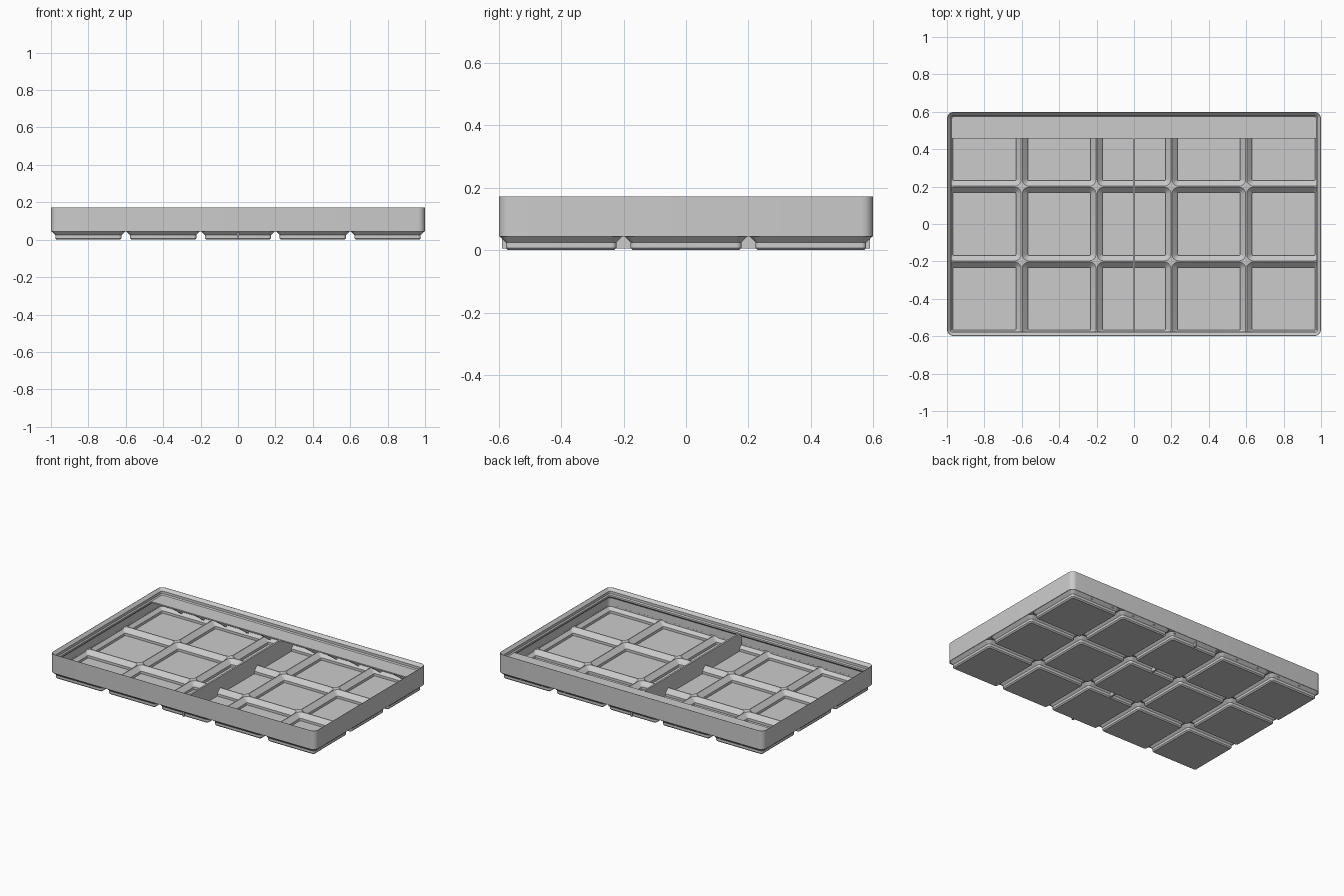
import bpy, bmesh, math

if "Cube" in bpy.data.objects:
    bpy.data.objects.remove(bpy.data.objects["Cube"], do_unlink=True)

HX, HY, PITCH = 1.0, 0.599, 0.4      # half sizes of the tray, grid spacing
RADIUS = 0.036                       # outer corner radius
CELLS = [(i * PITCH, j * PITCH) for i in range(-2, 3) for j in range(-1, 2)]

grey = bpy.data.materials.new("plain_grey")
grey.use_nodes = True
grey.diffuse_color = (0.6, 0.6, 0.6, 1)
grey.node_tree.nodes["Principled BSDF"].inputs["Base Color"].default_value = (0.6, 0.6, 0.6, 1)


def make_object(name, bm):
    bmesh.ops.recalc_face_normals(bm, faces=bm.faces)
    mesh = bpy.data.meshes.new(name)
    bm.to_mesh(mesh)
    bm.free()
    obj = bpy.data.objects.new(name, mesh)
    bpy.context.collection.objects.link(obj)
    return obj


def ring(bm, centre, hx, hy, r, z, steps=6):
    """Rounded rectangle of vertices at height z."""
    verts = []
    for k, (sx, sy) in enumerate([(1, 1), (-1, 1), (-1, -1), (1, -1)]):
        for s in range(steps + 1):
            a = (k + s / steps) * math.pi / 2
            verts.append(bm.verts.new((centre[0] + sx * (hx - r) + r * math.cos(a),
                                       centre[1] + sy * (hy - r) + r * math.sin(a), z)))
    return verts


def loft(bm, centre, hx, hy, r, profile):
    """Closed solid through (inset, z) steps; corners shrink with the inset."""
    rings = [ring(bm, centre, hx - d, hy - d, max(r - d, 0.006), z) for d, z in profile]
    for low, high in zip(rings, rings[1:]):
        for i in range(len(low)):
            j = (i + 1) % len(low)
            bm.faces.new((low[i], low[j], high[j], high[i]))
    bm.faces.new(rings[0][::-1])
    bm.faces.new(rings[-1])


def lofts(name, centres, hx, hy, r, profile):
    bm = bmesh.new()
    for c in centres:
        loft(bm, c, hx, hy, r, profile)
    return make_object(name, bm)


def combine(obj, other, operation):
    mod = obj.modifiers.new(operation.lower(), 'BOOLEAN')
    mod.operation, mod.object, mod.solver = operation, other, 'EXACT'
    bpy.context.view_layer.objects.active = obj
    bpy.ops.object.modifier_apply(modifier=mod.name)
    bpy.data.objects.remove(other, do_unlink=True)


def box(name, x, y, z):
    bm = bmesh.new()
    bmesh.ops.create_cube(bm, size=1)
    for v in bm.verts:
        for axis, (lo, hi) in enumerate((x, y, z)):
            v.co[axis] = hi if v.co[axis] > 0 else lo
    return make_object(name, bm)


# Tray shell with one stepped foot under each grid cell
tray = lofts("tray", [(0, 0)], HX, HY, RADIUS, [(0, 0.0445), (0, 0.172)])
feet = lofts("feet", CELLS, 0.1975, 0.1975, RADIUS,
             [(0.028, 0), (0.0205, 0.0076), (0.0205, 0.0245), (0, 0.045), (0, 0.05)])
combine(tray, feet, 'UNION')

# Main cavity, with the stacking lip at the rim
cavity = lofts("cavity", [(0, 0)], HX, HY, RADIUS,
               [(0.0115, 0.056), (0.0115, 0.105), (0.0255, 0.119), (0.0255, 0.130),
                (0.019, 0.137), (0.019, 0.154), (0.002, 0.172), (0.002, 0.2)])
combine(tray, cavity, 'DIFFERENCE')

# Hollow cells that follow the feet, kept inside the outer wall
pockets = lofts("pockets", CELLS, 0.198, 0.198, RADIUS,
                [(0.030, 0.010), (0.030, 0.027), (0, 0.057), (0, 0.06)])
limit = lofts("pocket_limit", [(0, 0)], HX, HY, RADIUS, [(0.012, 0.005), (0.012, 0.07)])
combine(pockets, limit, 'INTERSECT')
combine(tray, pockets, 'DIFFERENCE')

# Divider and label shelf
divider = box("divider", (-0.006, 0.006), (-0.59, 0.59), (0.005, 0.1295))
shelf = box("label_shelf", (-0.985, 0.985), (0.456, 0.588), (0.122, 0.130))
parts = [tray, divider, shelf]

# Triangular gussets under the shelf
for side in (-1, 1):
    for k in range(1, 6):
        bm = bmesh.new()
        x = side * k / 6
        tri = [bm.verts.new((x - 0.006, y, z))
               for y, z in ((0.46, 0.1225), (0.59, 0.1225), (0.59, 0.03))]
        face = bm.faces.new(tri)
        out = bmesh.ops.extrude_face_region(bm, geom=[face])["geom"]
        bmesh.ops.translate(bm, vec=(0.012, 0, 0),
                            verts=[g for g in out if isinstance(g, bmesh.types.BMVert)])
        parts.append(make_object(f"{'left' if side > 0 else 'right'}_gusset_{k}", bm))

for obj in parts:
    obj.data.materials.clear()
    obj.data.materials.append(grey)

# Smooth the rounded corners, keep the steps crisp
bpy.ops.object.select_all(action='DESELECT')
tray.select_set(True)
bpy.context.view_layer.objects.active = tray
bpy.ops.object.shade_smooth_by_angle(angle=math.radians(30))
